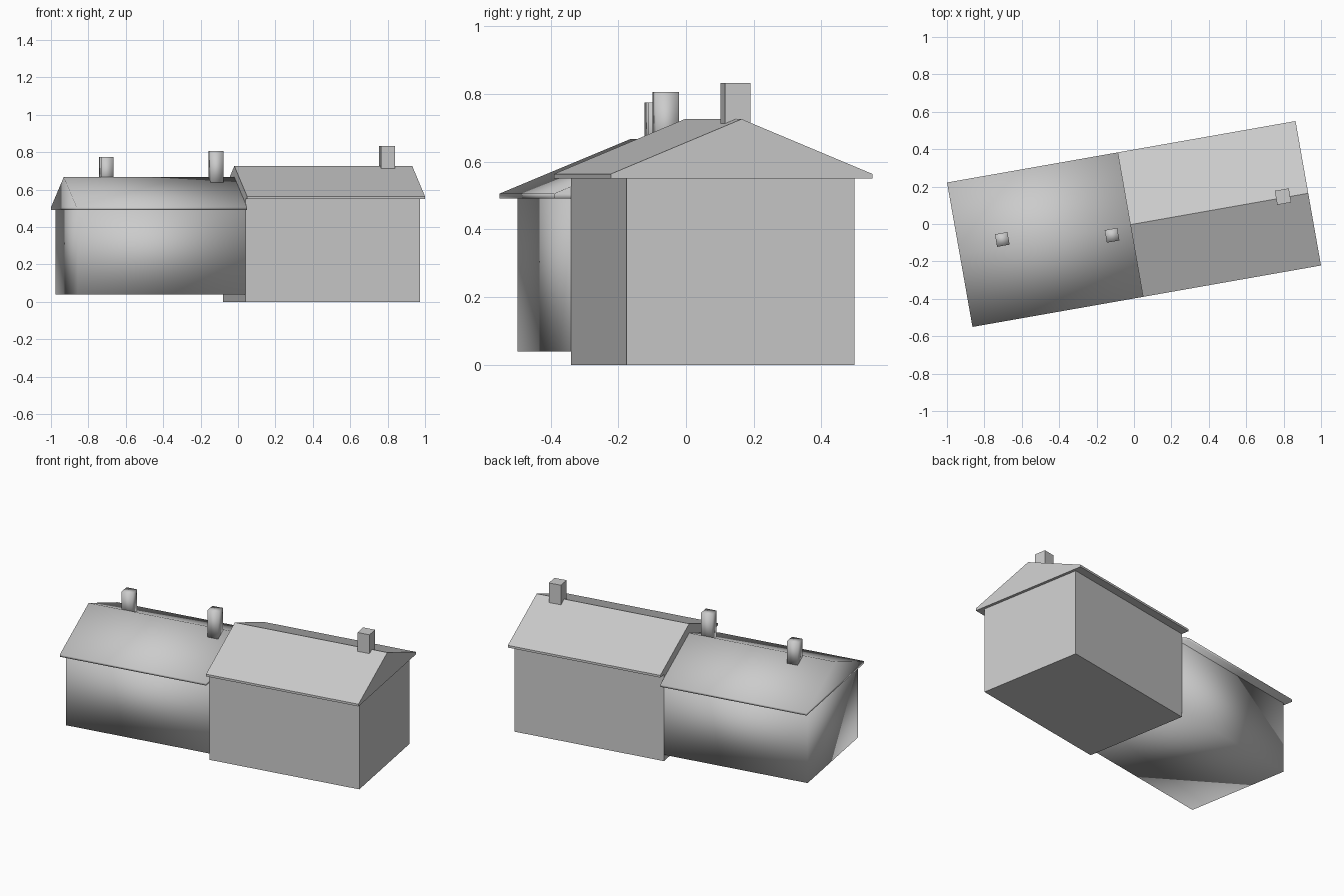
import bpy, bmesh, math
from mathutils import Matrix

if "Cube" in bpy.data.objects:
    bpy.data.objects.remove(bpy.data.objects["Cube"])

# The whole terrace is turned ten degrees about the vertical axis
TURN = Matrix.Rotation(math.radians(10), 4, 'Z')


def extrude_profile(name, profile, u0, u1, smooth=False):
    """Solid with a (v, z) cross-section running along u from u0 to u1."""
    bm = bmesh.new()
    face = bm.faces.new([bm.verts.new((u0, v, z)) for v, z in profile])
    ext = bmesh.ops.extrude_face_region(bm, geom=[face], use_keep_orig=True)
    moved = [g for g in ext["geom"] if isinstance(g, bmesh.types.BMVert)]
    bmesh.ops.translate(bm, verts=moved, vec=(u1 - u0, 0, 0))
    bmesh.ops.recalc_face_normals(bm, faces=bm.faces)
    for f in bm.faces:
        f.smooth = smooth
    bm.transform(TURN)
    mesh = bpy.data.meshes.new(name)
    bm.to_mesh(mesh)
    bm.free()
    obj = bpy.data.objects.new(name, mesh)
    bpy.context.collection.objects.link(obj)
    return obj


def box(name, u0, u1, v0, v1, z0, z1, smooth=False):
    return extrude_profile(
        name, [(v0, z0), (v1, z0), (v1, z1), (v0, z1)], u0, u1, smooth)


def house(side, walls, roof, ground, eave, ridge, smooth):
    """Box walls under a gabled roof with a thin fascia."""
    w, r, fascia = 0.342, 0.392, 0.014
    box(side + "_walls", *walls, -w, w, ground, eave, smooth)
    profile = [(-r, eave), (r, eave), (r, eave + fascia),
               (0, ridge), (-r, eave + fascia)]
    extrude_profile(side + "_roof", profile, *roof, smooth)


def chimney(name, u, v, size, z0, z1, smooth):
    h = size / 2
    box(name, u - h, u + h, v - h, v + h, z0, z1, smooth)


# Taller house on the right, lower house on the left
house("right", (-0.02, 0.928), (-0.02, 0.946), 0.0, 0.55, 0.726, False)
house("left", (-0.93, -0.02), (-0.946, -0.02), 0.04, 0.492, 0.667, True)

# Chimneys along the ridges
chimney("left_chimney", -0.708, 0.041, 0.068, 0.62, 0.775, True)
chimney("middle_chimney", -0.126, -0.039, 0.068, 0.62, 0.806, True)
chimney("right_chimney", 0.81, 0.006, 0.076, 0.69, 0.832, False)
